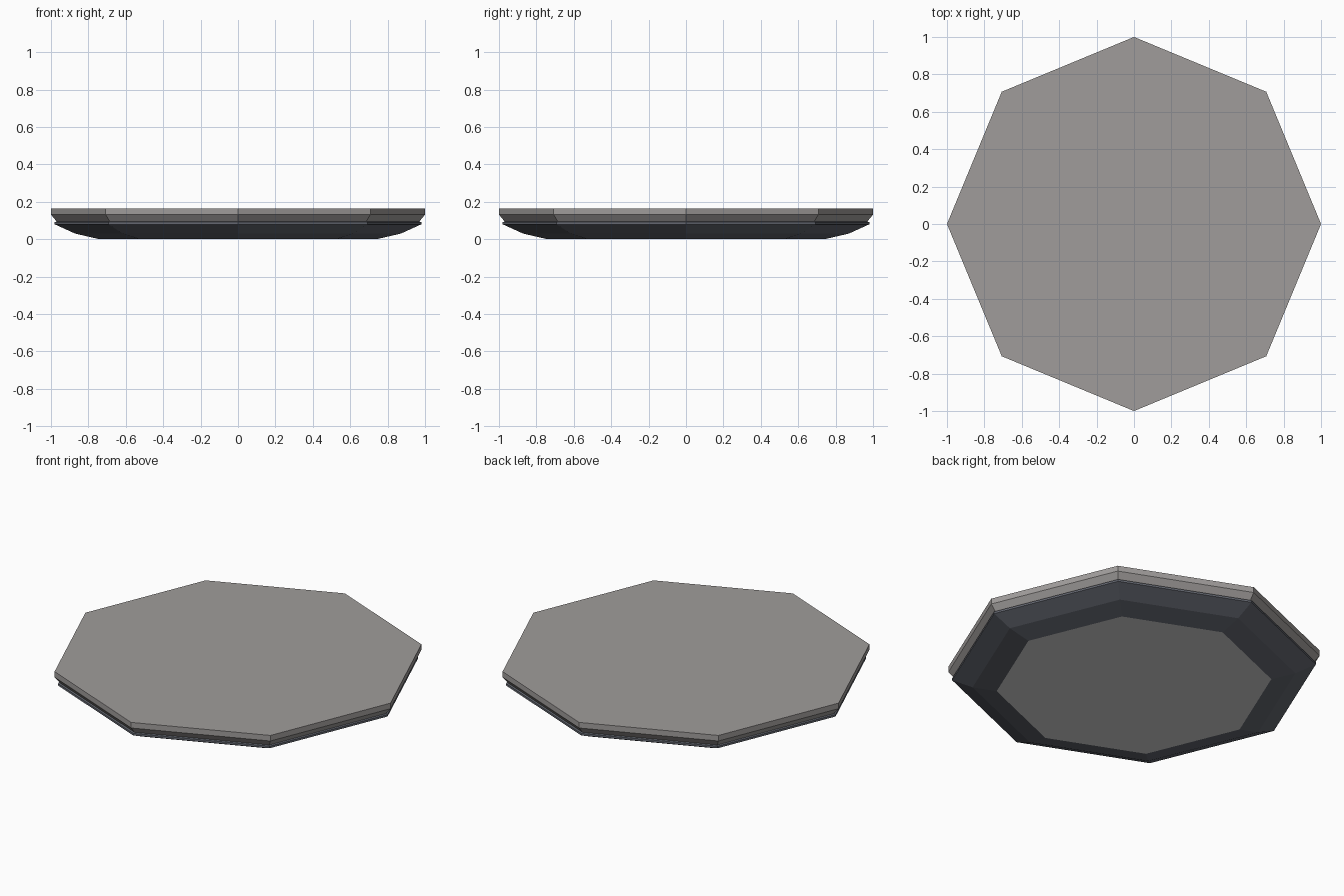
import bpy, bmesh, math

if "Cube" in bpy.data.objects:
    bpy.data.objects.remove(bpy.data.objects["Cube"])

def material(name, rgb):
    m = bpy.data.materials.new(name)
    m.diffuse_color = (*rgb, 1)
    m.use_nodes = True
    m.node_tree.nodes["Principled BSDF"].inputs["Base Color"].default_value = m.diffuse_color
    return m

stone = material("warm grey", (0.352, 0.335, 0.328))
dark = material("dark slate", (0.128, 0.138, 0.165))
base = material("light neutral grey", (0.65, 0.65, 0.65))

def octagon_part(name, profile, mats):
    """Stack octagonal rings (radius, z) from bottom to top and cap both ends."""
    bm = bmesh.new()
    rings = [[bm.verts.new((r * math.cos(i * math.pi / 4), r * math.sin(i * math.pi / 4), z))
              for i in range(8)] for r, z in profile]
    for a, b in zip(rings, rings[1:]):
        for i in range(8):
            j = (i + 1) % 8
            bm.faces.new((a[i], a[j], b[j], b[i]))
    bm.faces.new(rings[-1])
    bottom = bm.faces.new(rings[0][::-1])
    bottom.material_index = len(mats) - 1
    bmesh.ops.recalc_face_normals(bm, faces=bm.faces)
    me = bpy.data.meshes.new(name)
    bm.to_mesh(me)
    bm.free()
    for m in mats:
        me.materials.append(m)
    ob = bpy.data.objects.new(name, me)
    bpy.context.collection.objects.link(ob)

# Dark tapered underside with a thin rim and a light bottom face
octagon_part("lower_tray", [(0.74, 0.0), (0.87, 0.03), (0.98, 0.08), (0.98, 0.092), (0.965, 0.095)],
             [dark, base])
# Stone slab with a chamfered lower edge
octagon_part("top_slab", [(0.97, 0.095), (1.0, 0.132), (1.0, 0.165)], [stone])
